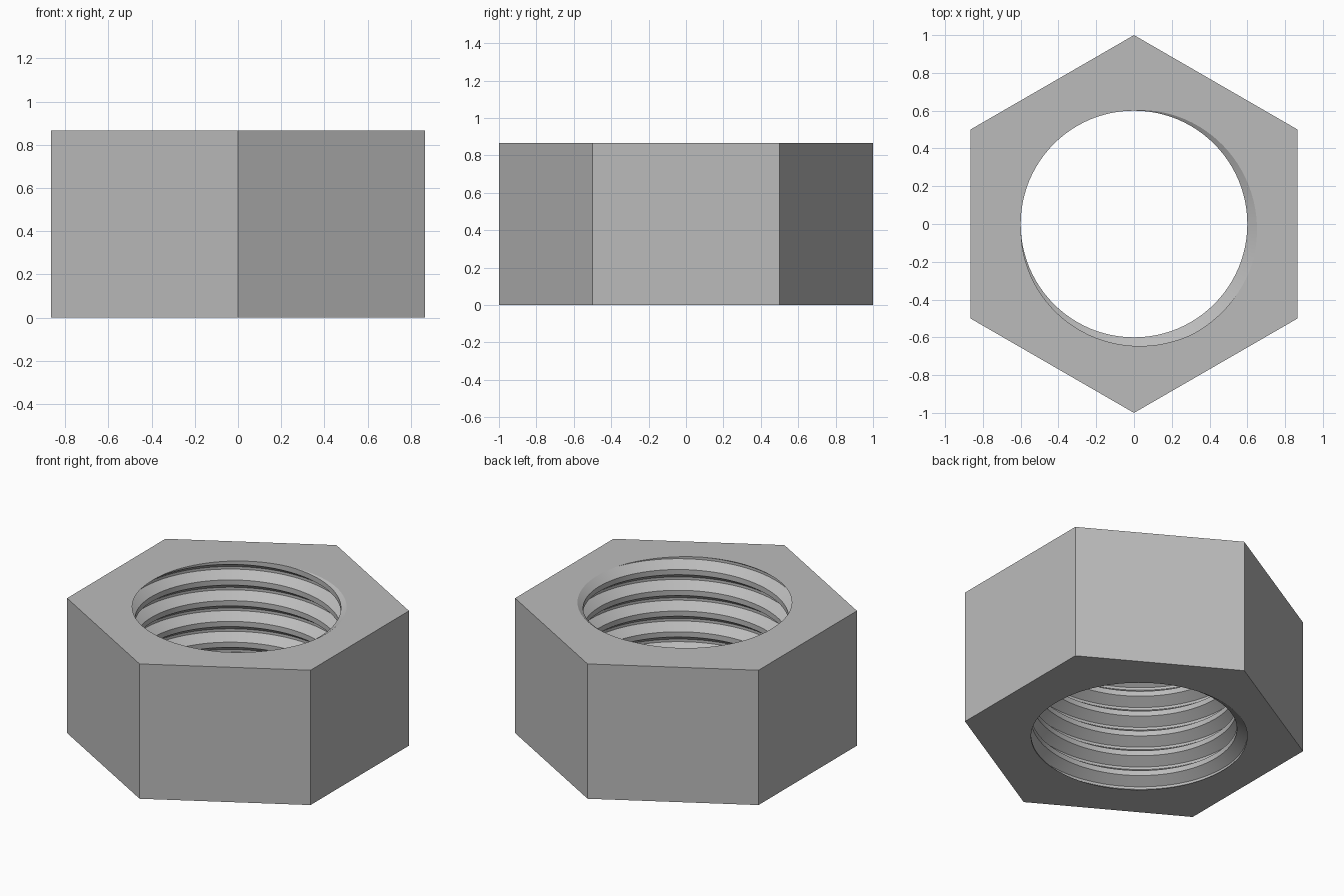
import bpy
import bmesh
from math import cos, sin, pi, radians

if "Cube" in bpy.data.objects:
    bpy.data.objects.remove(bpy.data.objects["Cube"], do_unlink=True)

HEIGHT = 0.867
PITCH = HEIGHT / 6.5
CREST, ROOT = 0.6, 0.66
STEPS, TURNS = 96, 10

steel = bpy.data.materials.new("grey steel")
steel.use_nodes = True
colour = (0.5, 0.5, 0.5, 1)
steel.diffuse_color = colour
steel.node_tree.nodes["Principled BSDF"].inputs["Base Color"].default_value = colour

bm = bmesh.new()

# Threaded bore: a flat-crested profile swept up a right-handed helix
profile = [(-3 / 8, CREST), (-1 / 16, ROOT), (1 / 16, ROOT), (3 / 8, CREST)]
base = HEIGHT - 8 * PITCH + PITCH * 40 / 360
rows = []
for i in range(STEPS * TURNS + 1):
    a = 2 * pi * i / STEPS
    z = base + PITCH * i / STEPS
    rows.append([bm.verts.new((r * cos(a), r * sin(a), z + dz * PITCH))
                 for dz, r in profile])
for i in range(STEPS * TURNS):
    here, after = rows[i], rows[i + 1]
    for k in range(3):
        bm.faces.new((here[k], here[k + 1], after[k + 1], after[k]))
    if i + 1 + STEPS < len(rows):
        bm.faces.new((here[3], rows[i + STEPS][0], rows[i + 1 + STEPS][0], after[3]))


# Trim the thread level at the bottom and top, keeping each rim
def trim(z, direction):
    cut = bmesh.ops.bisect_plane(
        bm, geom=bm.verts[:] + bm.edges[:] + bm.faces[:], dist=1e-6,
        plane_co=(0, 0, z), plane_no=(0, 0, direction), clear_outer=True)
    return [g for g in cut["geom_cut"] if isinstance(g, bmesh.types.BMEdge)]


trim(0, -1)
trim(HEIGHT, 1)
for f in bm.faces:
    f.smooth = True


def rim(z):
    return [e for e in bm.edges if all(abs(v.co.z - z) < 1e-5 for v in e.verts)]


# Hexagonal body: end faces with the bore left open, then six flats
rings = []
for z in (0, HEIGHT):
    inner = rim(z)
    ring = [bm.verts.new((cos(radians(60 * k + 30)), sin(radians(60 * k + 30)), z))
            for k in range(6)]
    outer = [bm.edges.new((ring[k], ring[(k + 1) % 6])) for k in range(6)]
    bmesh.ops.triangle_fill(bm, edges=inner + outer, use_beauty=True,
                            normal=(0, 0, 1 if z else -1))
    rings.append(ring)
low, high = rings
for k in range(6):
    n = (k + 1) % 6
    bm.faces.new((low[k], low[n], high[n], high[k]))

bmesh.ops.recalc_face_normals(bm, faces=bm.faces[:])

mesh = bpy.data.meshes.new("hex_nut")
bm.to_mesh(mesh)
bm.free()
mesh.materials.append(steel)
mesh.set_sharp_from_angle(angle=radians(30))
nut = bpy.data.objects.new("hex_nut", mesh)
bpy.context.collection.objects.link(nut)
